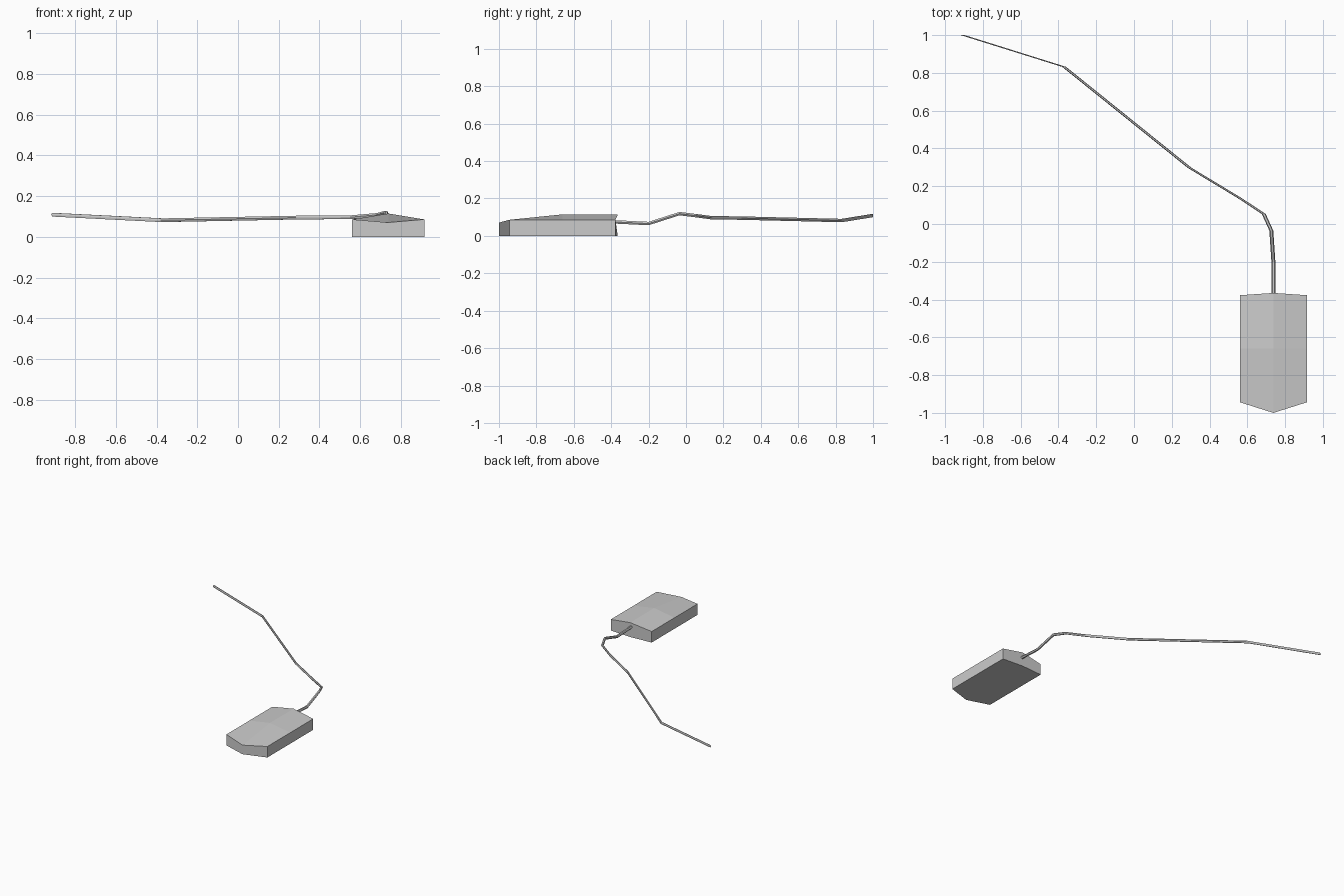
import bpy, bmesh, math

if "Cube" in bpy.data.objects:
    bpy.data.objects.remove(bpy.data.objects["Cube"])


def make_object(name, bm):
    bmesh.ops.recalc_face_normals(bm, faces=bm.faces[:])
    mesh = bpy.data.meshes.new(name)
    bm.to_mesh(mesh)
    bm.free()
    obj = bpy.data.objects.new(name, mesh)
    bpy.context.collection.objects.link(obj)
    return obj


def loft(bm, rings):
    # Skin matching closed rings and cap both ends
    loops = [[bm.verts.new(p) for p in ring] for ring in rings]
    n = len(loops[0])
    for a, b in zip(loops, loops[1:]):
        for i in range(n):
            j = (i + 1) % n
            bm.faces.new((a[i], a[j], b[j], b[i]))
    bm.faces.new(loops[0])
    bm.faces.new(loops[-1])


# Mouse body: cross-sections with a raised centre ridge, pointed front and back
CX, HALF, SIDE_Z = 0.738, 0.177, 0.086
# side y, centre y, ridge z
stations = [(-0.944, -1.0, 0.071), (-0.66, -0.66, 0.115), (-0.377, -0.365, 0.113)]
rings = []
for side_y, mid_y, ridge in stations:
    rings.append([
        (CX - HALF, side_y, 0), (CX, mid_y, 0), (CX + HALF, side_y, 0),
        (CX + HALF, side_y, SIDE_Z), (CX, mid_y, ridge), (CX - HALF, side_y, SIDE_Z),
    ])
bm = bmesh.new()
loft(bm, rings)
make_object("mouse_body", bm)

# Cable: a hexagon in the xz plane carried along the path without turning
path = [
    (0.738, -0.385, 0.075), (0.738, -0.20, 0.066), (0.727, -0.035, 0.119),
    (0.687, 0.053, 0.108), (0.56, 0.137, 0.097), (0.295, 0.297, 0.095),
    (-0.37, 0.832, 0.082), (-0.907, 1.0, 0.109),
]
R, SIDES = 0.0105, 6
circle = [(R * math.cos(2 * math.pi * i / SIDES), R * math.sin(2 * math.pi * i / SIDES))
          for i in range(SIDES)]
bm = bmesh.new()
loft(bm, [[(x + dx, y, z + dz) for dx, dz in circle] for x, y, z in path])
make_object("cable", bm)
